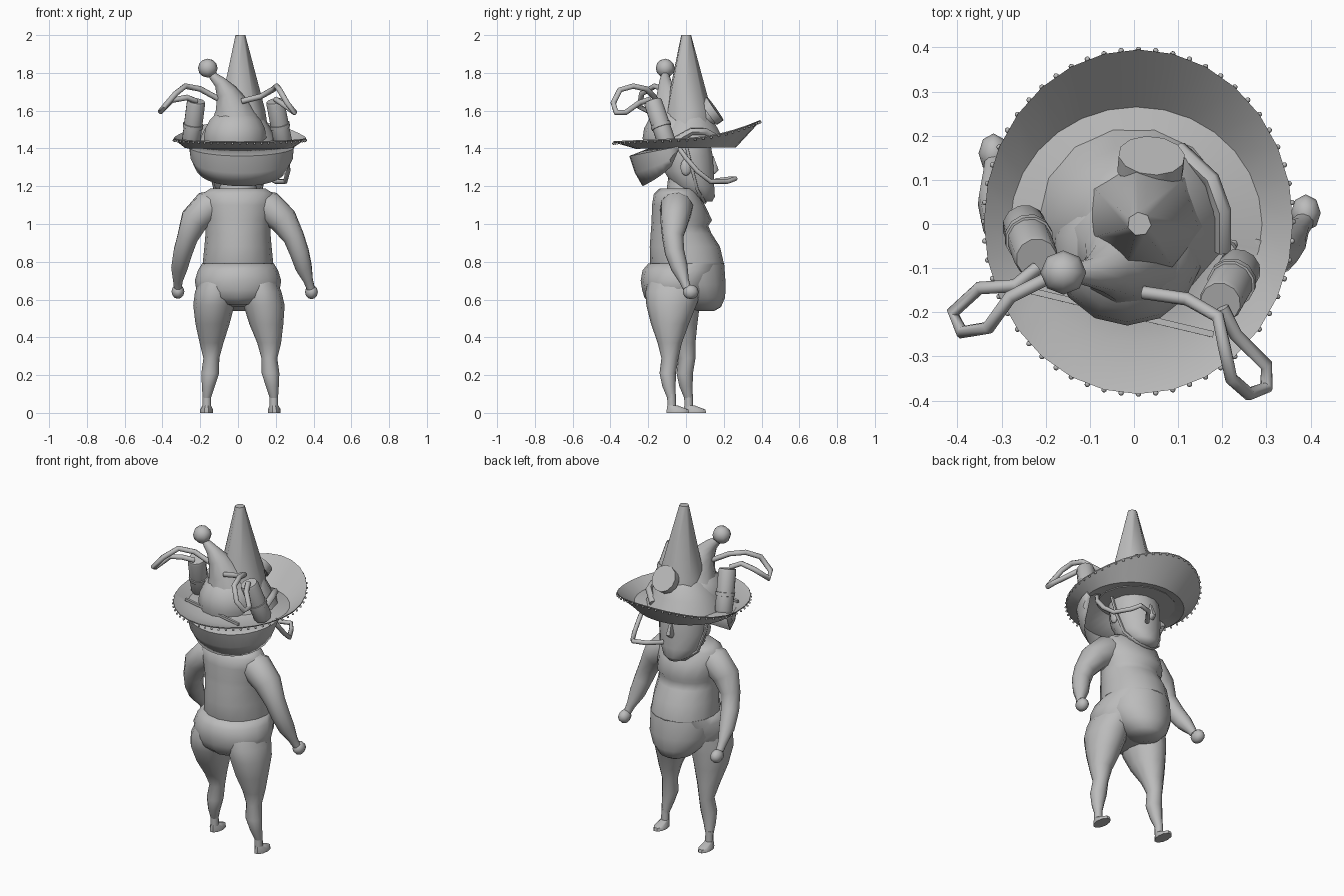
import bpy, bmesh, math
from mathutils import Vector

grey = bpy.data.materials.new("plain grey")
grey.diffuse_color = (0.5, 0.5, 0.5, 1)


def finish(name, bm, angle=60):
    bmesh.ops.recalc_face_normals(bm, faces=bm.faces)
    me = bpy.data.meshes.new(name)
    bm.to_mesh(me)
    bm.free()
    ob = bpy.data.objects.new(name, me)
    bpy.context.collection.objects.link(ob)
    me.materials.append(grey)
    bpy.ops.object.select_all(action='DESELECT')
    ob.select_set(True)
    bpy.context.view_layer.objects.active = ob
    bpy.ops.object.shade_smooth_by_angle(angle=math.radians(angle))
    return ob


def skin_rings(bm, rings, closed=True, caps=True):
    vs = [[bm.verts.new(p) for p in r] for r in rings]
    n = len(rings[0])
    for a, b in zip(vs, vs[1:]):
        for i in range(n if closed else n - 1):
            j = (i + 1) % n
            bm.faces.new((a[i], a[j], b[j], b[i]))
    if caps:
        bm.faces.new(vs[0])
        bm.faces.new(vs[-1])


def loft(name, secs, n=16, angle=60):
    """Horizontal sections: (z, centre x, half width, back y, front y)."""
    bm = bmesh.new()
    rings = []
    for z, cx, hw, y0, y1 in secs:
        rings.append([(cx + hw * math.cos(2 * math.pi * i / n),
                       (y0 + y1) / 2 + (y1 - y0) / 2 * math.sin(2 * math.pi * i / n), z) for i in range(n)])
    skin_rings(bm, rings)
    return finish(name, bm, angle)


def tube(name, pts, radii, n=8, angle=60):
    """Round sections following a path."""
    bm = bmesh.new()
    P = [Vector(p) for p in pts]
    if not isinstance(radii, (list, tuple)):
        radii = [radii] * len(P)
    rings, side = [], None
    for i, p in enumerate(P):
        d = (P[min(i + 1, len(P) - 1)] - P[max(i - 1, 0)]).normalized()
        if side is None:
            side = d.orthogonal()
        side = (side - d * side.dot(d)).normalized()
        up = d.cross(side)
        rings.append([p + radii[i] * (side * math.cos(2 * math.pi * k / n) + up * math.sin(2 * math.pi * k / n))
                      for k in range(n)])
    skin_rings(bm, rings)
    return finish(name, bm, angle)


def ball(name, c, r, u=12, v=8, floor=0.0):
    bm = bmesh.new()
    bmesh.ops.create_uvsphere(bm, u_segments=u, v_segments=v, radius=1)
    for w in bm.verts:
        w.co = Vector((c[0] + w.co.x * r[0], c[1] + w.co.y * r[1], max(floor, c[2] + w.co.z * r[2])))
    return finish(name, bm)


# torso with a round belly
loft("torso", [(0.54, 0, 0.045, 0.06, 0.15), (0.56, 0, 0.095, 0.0, 0.185), (0.61, 0, 0.145, -0.08, 0.207),
               (0.68, 0, 0.185, -0.15, 0.21), (0.78, 0, 0.188, -0.19, 0.203), (0.88, 0, 0.178, -0.192, 0.18),
               (0.95, 0, 0.172, -0.187, 0.135), (0.99, 0, 0.172, -0.184, 0.118), (1.02, 0, 0.178, -0.182, 0.138),
               (1.1, 0, 0.19, -0.18, 0.1), (1.16, 0, 0.19, -0.17, 0.07), (1.188, 0, 0.145, -0.14, 0.05)])
# hips
loft("hips", [(0.56, 0, 0.05, -0.1, 0.1), (0.575, 0, 0.12, -0.18, 0.12), (0.61, 0, 0.195, -0.22, 0.13),
              (0.65, 0, 0.22, -0.232, 0.135),
              (0.7, 0, 0.229, -0.24, 0.15), (0.755, 0, 0.212, -0.23, 0.185), (0.79, 0, 0.19, -0.2, 0.203)])
loft("neck", [(1.12, 0, 0.11, -0.11, 0.06), (1.28, 0, 0.085, -0.09, 0.07)], 12)

# legs and feet
for s, name, dx, dy in ((-1, "left", 0, 0.09), (1, "right", 0.025, 0.0)):
    loft(name + "_leg", [(0.08, s * 0.165 + dx, 0.022, -0.1 + dy, -0.055 + dy),
                         (0.14, s * 0.157 + dx, 0.034, -0.125 + dy, -0.055 + dy),
                         (0.21, s * 0.147 + dx, 0.047, -0.14 + dy, -0.053 + dy),
                         (0.29, s * 0.141 + dx, 0.042, -0.13 + dy, -0.04 + dy),
                         (0.37, s * 0.14 + dx, 0.063, -0.15 + dy * .8, -0.022 + dy * .8),
                         (0.47, s * 0.135 + dx * .6, 0.09, -0.185 + dy * .4, 0.015 + dy * .5),
                         (0.57, s * 0.128 + dx * .4, 0.109, -0.21 + dy * .1, 0.055 + dy * .2),
                         (0.64, s * 0.12 + dx * .1, 0.108, -0.215, 0.08), (0.7, s * 0.115, 0.09, -0.2, 0.09)], 12)
    tube(name + "_ankle", [(s * 0.165 + dx, -0.077 + dy, 0.1), (s * 0.165 + dx, -0.075 + dy, 0.012)], 0.023)
    loft(name + "_foot", [(0, s * 0.167 + dx, 0.034, -0.105 + dy, 0.02 + dy),
                          (0.018, s * 0.167 + dx, 0.034, -0.105 + dy, 0.015 + dy),
                          (0.04, s * 0.166 + dx, 0.022, -0.1 + dy, -0.045 + dy)], 10, 40)

# arms and fists
arm_r = [0.07, 0.088, 0.077, 0.057, 0.052, 0.045, 0.026, 0.022]
tube("left_arm", [(-0.08, -0.05, 1.115), (-0.16, -0.05, 1.09), (-0.232, -0.05, 1.02), (-0.267, -0.04, 0.93),
                  (-0.292, 0, 0.85), (-0.31, 0.055, 0.77), (-0.318, 0.11, 0.7), (-0.318, 0.135, 0.665)], arm_r, 10)
tube("right_arm", [(0.08, -0.05, 1.115), (0.16, -0.05, 1.09), (0.24, -0.06, 1.02), (0.295, -0.07, 0.93),
                   (0.325, -0.06, 0.85), (0.348, -0.035, 0.77), (0.372, -0.01, 0.7), (0.385, 0.005, 0.66)], arm_r, 10)
ball("left_fist", (-0.318, 0.16, 0.642), (0.034, 0.045, 0.038), 8, 6)
ball("right_fist", (0.389, 0.025, 0.64), (0.034, 0.042, 0.038), 8, 6)

# head with jaw, nose and ears
loft("head", [(1.12, 0, 0.04, 0.06, 0.14), (1.145, 0, 0.085, -0.01, 0.155), (1.2, 0, 0.125, -0.07, 0.152),
              (1.28, 0, 0.138, -0.12, 0.15), (1.36, 0, 0.14, -0.14, 0.145), (1.44, 0, 0.135, -0.14, 0.13),
              (1.52, 0, 0.09, -0.1, 0.09)], 14)
loft("nose", [(1.265, 0, 0.02, 0.12, 0.155), (1.285, 0, 0.025, 0.11, 0.178), (1.36, 0, 0.01, 0.11, 0.148)], 6)
for s in (-1, 1):
    ball("ear", (s * 0.14, 0.0, 1.3), (0.015, 0.03, 0.045), 8, 6)

# curved flap hanging behind the head, turned in at the top
bm = bmesh.new()
rows = [[], [], [], []]
for i in range(17):
    t = math.radians(-90 + 11.25 * i)
    c, s = max(math.cos(t), 0), math.sin(t)
    q = math.sqrt(c)
    rows[0].append((0.02 + 0.2 * s, -0.02 - 0.14 * c, 1.415))
    rows[1].append((0.02 + 0.28 * s, -0.04 - 0.26 * c, 1.41 - 0.05 * c))
    rows[2].append((0.02 + 0.275 * s, -0.04 - 0.23 * c, 1.40 - 0.13 * q))
    rows[3].append((0.02 + 0.255 * s, -0.04 - 0.19 * c, 1.39 - 0.19 * q))
skin_rings(bm, rows, False, False)
finish("neck_flap", bm, 40).modifiers.new("thickness", 'SOLIDIFY').thickness = 0.005


# wide brim, upturned and raised over the face
def rim(a, k=1.0):
    x, y = 0.01 + 0.35 * k * math.cos(a), 0.005 + 0.39 * k * math.sin(a)
    return Vector((x, y, 1.45 + 0.045 * y + 0.5 * max(y, 0) ** 2))


bm = bmesh.new()
N = 28
A = [2 * math.pi * i / N for i in range(N)]
under = [Vector((0.01 + 0.17 * math.cos(a), 0.17 * math.sin(a), 1.425)) for a in A]
low = [Vector((0.005 + 0.285 * math.cos(a), 0.265 * math.sin(a), 1.402 + 0.004 * math.sin(a))) for a in A]
edge = [rim(a) for a in A]
skin_rings(bm, [under, low, edge, [p + Vector((0, 0, 0.006)) for p in edge],
                [p + Vector((0, 0, 0.008)) for p in low], [p + Vector((0, 0, 0.008)) for p in under]], True, False)
finish("brim", bm, 40)

# little bobbles hanging under the rim
bm = bmesh.new()
for i in range(56):
    new = bmesh.ops.create_icosphere(bm, subdivisions=1, radius=0.007)["verts"]
    bmesh.ops.translate(bm, verts=new, vec=rim(2 * math.pi * i / 56, 1.0) - Vector((0, 0, 0.007)))
finish("rim_bobbles", bm)

# crown, back plate and strap
loft("crown", [(1.41, 0, 0.22, -0.19, 0.225), (1.5, 0, 0.178, -0.15, 0.175), (1.56, 0.01, 0.13, -0.1, 0.14),
               (1.6, 0.02, 0.08, -0.05, 0.1)], 14)
tube("back_plate", [(-0.24, -0.15, 1.43), (0.18, -0.25, 1.43)], 0.01, 4, 30)
tube("head_strap", [(0.2, -0.06, 1.44), (0.2, 0.03, 1.49), (0.175, 0.1, 1.49), (0.1, 0.17, 1.45)], 0.02, 6)

# tall cone
tube("cone", [(0.02, 0.01, 1.5), (0.02, 0.01, 1.6), (0.012, 0, 2.0)], [0.14, 0.125, 0.027], 7)

# bobble hat: dome, curled tip and ball
ball("dome", (-0.015, -0.06, 1.455), (0.17, 0.17, 0.165), 14, 10, 1.41)
tube("curled_tip", [(-0.02, -0.065, 1.56), (-0.032, -0.085, 1.63), (-0.062, -0.1, 1.7), (-0.095, -0.11, 1.75),
                    (-0.14, -0.11, 1.79)], [0.128, 0.09, 0.057, 0.034, 0.02], 10)
ball("bobble", (-0.16, -0.11, 1.825), (0.052, 0.05, 0.05), 8, 6)

# front lamp
tube("lamp", [(0.035, 0.06, 1.545), (0.037, 0.12, 1.585), (0.037, 0.121, 1.586), (0.04, 0.155, 1.61)],
     [0.065, 0.065, 0.076, 0.076], 12)


# drink cans with raised bands
def can(name, a, b):
    a, b = Vector(a), Vector(b)
    ts = [0, 0.05, 0.38, 0.38, 0.46, 0.46, 0.95, 1]
    tube(name, [a.lerp(b, t + 0.004 * i) for i, t in enumerate(ts)],
         [0.044, 0.05, 0.05, 0.055, 0.055, 0.05, 0.05, 0.046], 12)


can("left_can", (-0.25, 0.0, 1.425), (-0.222, -0.075, 1.645))
can("right_can", (0.24, -0.1, 1.425), (0.197, -0.175, 1.645))

# drinking tubes and chin strap
tube("left_straw", [(-0.22, -0.1, 1.65), (-0.27, -0.14, 1.67), (-0.35, -0.145, 1.655), (-0.41, -0.2, 1.595),
                    (-0.39, -0.245, 1.62), (-0.33, -0.235, 1.69), (-0.28, -0.165, 1.73), (-0.2, -0.125, 1.715),
                    (-0.1, -0.1, 1.66)], 0.015)
tube("right_straw", [(0.02, -0.155, 1.65), (0.12, -0.17, 1.675), (0.19, -0.21, 1.715), (0.205, -0.28, 1.73),
                     (0.22, -0.35, 1.71), (0.26, -0.385, 1.64), (0.3, -0.37, 1.59), (0.3, -0.32, 1.59),
                     (0.23, -0.25, 1.64), (0.2, -0.19, 1.66)], 0.015)
tube("mouth_straw", [(0.22, -0.05, 1.42), (0.26, 0.0, 1.35), (0.265, 0.06, 1.28), (0.25, 0.13, 1.225),
                     (0.2, 0.22, 1.225), (0.17, 0.26, 1.24), (0.1, 0.24, 1.24), (0.04, 0.16, 1.23)], 0.013)
tube("chin_strap", [(-0.16, 0.0, 1.42), (-0.15, 0.03, 1.3), (-0.12, 0.06, 1.18), (-0.06, 0.09, 1.13), (0, 0.1, 1.115),
                    (0.06, 0.09, 1.13), (0.12, 0.06, 1.18), (0.15, 0.03, 1.3), (0.16, 0.0, 1.42)], 0.009, 6)
